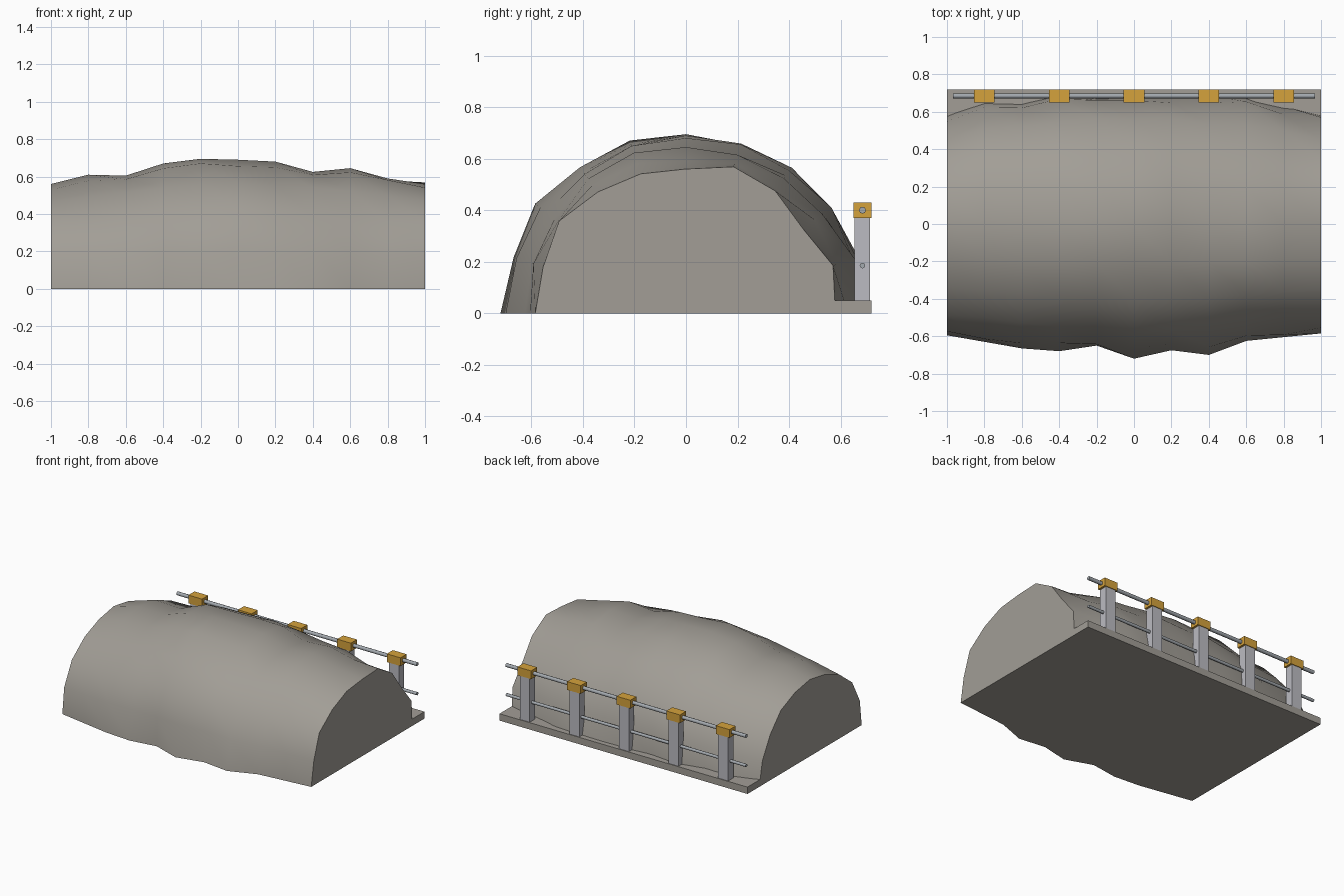
import bpy, bmesh, math, random
from mathutils import Matrix

random.seed(4)
cube = bpy.data.objects.get("Cube")
if cube:
    bpy.data.objects.remove(cube, do_unlink=True)


def material(name, r, g, b):
    m = bpy.data.materials.new(name)
    m.use_nodes = True
    m.diffuse_color = (r, g, b, 1)
    m.node_tree.nodes["Principled BSDF"].inputs["Base Color"].default_value = (r, g, b, 1)
    return m


ROCK = material("warm grey rock", 0.36, 0.34, 0.305)
STEEL = material("pale steel", 0.50, 0.50, 0.54)
RAIL = material("rail grey", 0.37, 0.40, 0.43)
GOLD = material("amber cap", 0.66, 0.36, 0.045)


def finish(name, bm, mat):
    bmesh.ops.recalc_face_normals(bm, faces=bm.faces)
    mesh = bpy.data.meshes.new(name)
    bm.to_mesh(mesh)
    bm.free()
    mesh.materials.append(mat)
    obj = bpy.data.objects.new(name, mesh)
    bpy.context.collection.objects.link(obj)
    return obj


def smooth(obj, degrees):
    bpy.ops.object.select_all(action='DESELECT')
    obj.select_set(True)
    bpy.context.view_layer.objects.active = obj
    bpy.ops.object.shade_smooth_by_angle(angle=math.radians(degrees))


def box(name, centre, size, mat):
    bm = bmesh.new()
    bmesh.ops.create_cube(bm, size=1, matrix=Matrix.Translation(centre) @ Matrix.Diagonal((*size, 1)))
    return finish(name, bm, mat)


def rail(name, z, radius):
    bm = bmesh.new()
    bmesh.ops.create_cone(bm, cap_ends=True, segments=8, radius1=radius, radius2=radius, depth=1.935,
                          matrix=Matrix.Translation((0, 0.685, z)) @ Matrix.Rotation(math.pi / 2, 4, 'Y'))
    smooth(finish(name, bm, RAIL), 50)


# Mound: half rings lofted along x, with uneven radii at back, crown and front
BACK = [.585, .65, .645, .69, .67, .69, .695, .69, .675, .63, .58]
CROWN = [.56, .61, .605, .67, .695, .69, .68, .625, .645, .59, .56]
FRONT = [.595, .63, .665, .68, .65, .72, .675, .70, .625, .605, .585]
LEFT_END = [.58, .60, .56, .588, .598, .56, .569, .582, .609, .583, .585]
STEPS = 10


def radius(ring, step):
    if ring == STEPS:
        return LEFT_END[step]
    t = step / (STEPS / 2)
    if t <= 1:
        r = BACK[ring] * (1 - t) + CROWN[ring] * t
    else:
        r = CROWN[ring] * (2 - t) + FRONT[ring] * (t - 1)
    return r if step in (0, 5, STEPS) else r + random.uniform(-0.012, 0.022)


bm = bmesh.new()
rings = []
for i in range(STEPS + 1):
    ring = []
    for j in range(STEPS + 1):
        a, r = math.pi * j / STEPS, radius(i, j)
        ring.append(bm.verts.new((i / 5 - 1, r * math.cos(a), max(0, r * math.sin(a)))))
    rings.append(ring)
for a, b in zip(rings, rings[1:]):
    for j in range(STEPS):
        bm.faces.new((a[j], a[j + 1], b[j + 1], b[j]))
    bm.faces.new((a[0], b[0], b[-1], a[-1]))
bm.faces.new(rings[0])
bm.faces.new(rings[-1])
smooth(finish("rock_mound", bm, ROCK), 40)

# Ledge behind the mound
box("rear_ledge", (0, 0.645, 0.025), (2, 0.15, 0.05), ROCK)

# Fence: capped posts and two rails
for n in range(5):
    x = (n - 2) * 0.4
    box(f"post_{n + 1}", (x, 0.685, 0.215), (0.08, 0.06, 0.33), STEEL)
    box(f"post_cap_{n + 1}", (x, 0.685, 0.4), (0.11, 0.07, 0.06), GOLD)
rail("top_rail", 0.4, 0.0135)
rail("lower_rail", 0.185, 0.011)
